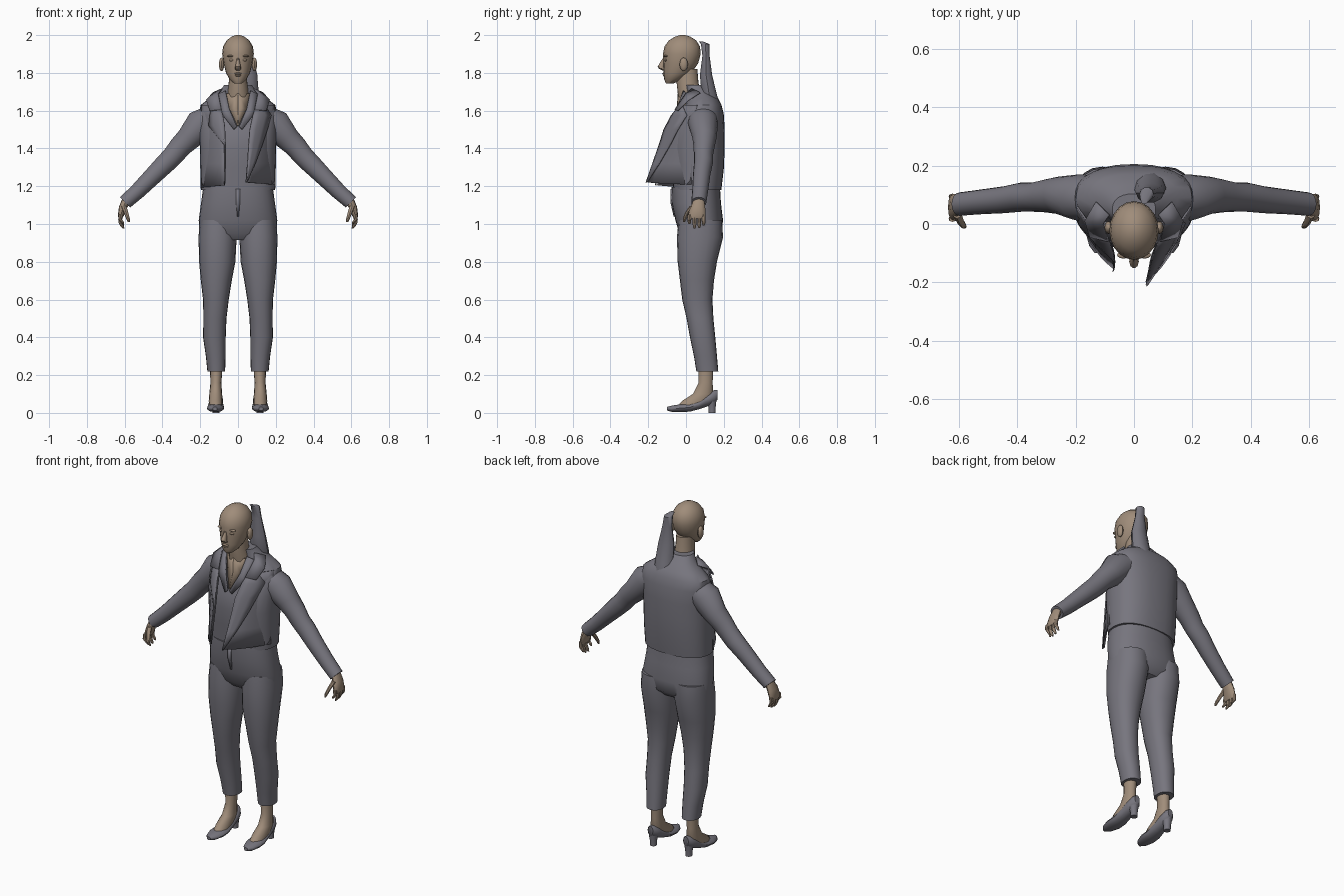
import bpy, bmesh, math
from mathutils import Vector


def material(name, rgb):
    m = bpy.data.materials.new(name)
    m.diffuse_color = (*rgb, 1)
    return m


CLOTH = material("slate_grey", (0.185, 0.18, 0.21))
SKIN = material("warm_skin", (0.35, 0.265, 0.195))


def finish(bm, name, mat):
    bmesh.ops.recalc_face_normals(bm, faces=bm.faces)
    me = bpy.data.meshes.new(name)
    bm.to_mesh(me)
    bm.free()
    me.materials.append(mat)
    ob = bpy.data.objects.new(name, me)
    bpy.context.collection.objects.link(ob)
    return ob


def loft(name, mat, rings, n=20, s=1, power=2.0, axis="z"):
    """Skin rings of (x, y, z, radius_u, radius_v, tilt in degrees); s=-1 mirrors in x."""
    bm = bmesh.new()
    loops = []
    for r in rings:
        x, y, z, ru, rv = r[:5]
        a = math.radians(r[5]) if len(r) > 5 else 0
        u = Vector((math.cos(a), 0, math.sin(a)))
        v = Vector((0, 0, 1)) if axis == "y" else Vector((0, 1, 0))
        loop = []
        for i in range(n):
            t = 2 * math.pi * i / n
            c, d = math.cos(t), math.sin(t)
            p = Vector((x, y, z))
            p += u * ru * math.copysign(abs(c) ** (2 / power), c)
            p += v * rv * math.copysign(abs(d) ** (2 / power), d)
            p.x *= s
            loop.append(bm.verts.new(p))
        loops.append(loop)
    for a, b in zip(loops, loops[1:]):
        for i in range(n):
            j = (i + 1) % n
            bm.faces.new((a[i], a[j], b[j], b[i]))
    bm.faces.new(loops[0])
    bm.faces.new(loops[-1])
    return finish(bm, name, mat)


def sheet(name, mat, rows, s=1, thick=0.007):
    """Thin cloth sheet from rows of points."""
    bm = bmesh.new()
    grid = [[bm.verts.new((x * s, y, z)) for x, y, z in row] for row in rows]
    for a, b in zip(grid, grid[1:]):
        for i in range(len(a) - 1):
            bm.faces.new((a[i], a[i + 1], b[i + 1], b[i]))
    ob = finish(bm, name, mat)
    mod = ob.modifiers.new("thickness", "SOLIDIFY")
    mod.thickness = thick
    mod.offset = 0
    return ob


def ball(name, mat, loc, size):
    bm = bmesh.new()
    bmesh.ops.create_uvsphere(bm, u_segments=12, v_segments=8, radius=1)
    for v in bm.verts:
        v.co = Vector(loc) + v.co * Vector(size)
    return finish(bm, name, mat)


# Head and face
loft("head", SKIN, [
    (0, -.085, 1.745, .022, .022), (0, -.068, 1.765, .044, .047),
    (0, -.045, 1.80, .064, .074), (0, -.028, 1.85, .076, .092),
    (0, -.022, 1.90, .084, .100), (0, -.02, 1.94, .079, .094),
    (0, -.018, 1.972, .060, .072), (0, -.018, 1.992, .034, .040),
    (0, -.018, 2.0, .012, .014)])
loft("nose", SKIN, [
    (0, -.112, 1.880, .007, .010), (0, -.122, 1.855, .010, .016),
    (0, -.133, 1.833, .015, .018), (0, -.128, 1.822, .017, .016),
    (0, -.115, 1.813, .011, .010)], n=10)
ball("upper_lip", SKIN, (0, -.117, 1.796), (.020, .009, .006))
ball("lower_lip", SKIN, (0, -.113, 1.786), (.016, .009, .006))
for s in (-1, 1):
    ball("eye", SKIN, (s * .034, -.106, 1.868), (.014, .010, .007))
    ball("brow", SKIN, (s * .036, -.106, 1.889), (.022, .012, .006))
    ball("ear", SKIN, (s * .087, -.012, 1.845), (.014, .022, .036))
loft("neck", SKIN, [
    (0, .005, 1.82, .046, .055), (0, .008, 1.75, .049, .058),
    (0, .018, 1.68, .057, .060), (0, .04, 1.60, .075, .065)])

# Ponytail
loft("ponytail", CLOTH, [
    (.035, .078, 1.967, .012, .010), (.043, .102, 1.952, .024, .024),
    (.048, .106, 1.89, .030, .020), (.054, .106, 1.79, .048, .034),
    (.055, .122, 1.69, .055, .042), (.050, .148, 1.60, .052, .042),
    (.040, .165, 1.50, .030, .028)], n=10)

# Torso: shirt front and jacket back
loft("jacket_body", CLOTH, [
    (0, .06, 1.18, .197, .127), (0, .062, 1.30, .200, .139),
    (0, .06, 1.40, .202, .144), (0, .066, 1.50, .205, .139),
    (0, .084, 1.58, .208, .116), (0, .092, 1.63, .198, .096),
    (0, .088, 1.665, .150, .082), (0, .068, 1.70, .098, .066),
    (0, .048, 1.735, .074, .055)], n=28, power=2.4)
for s in (-1, 1):
    # Bare neckline, shirt collar and jacket collar
    sheet("neckline", SKIN, [
        [(0, -.043, 1.69), (.07, 0, 1.69)],
        [(0, -.046, 1.61), (.045, -.034, 1.61)],
        [(0, -.080, 1.52), (.004, -.080, 1.52)]], s, .004)
    sheet("shirt_collar", CLOTH, [
        [(.066, -.012, 1.705), (.108, .012, 1.685)],
        [(.046, -.048, 1.61), (.088, -.055, 1.585)],
        [(.006, -.088, 1.515), (.022, -.088, 1.50)]], s)
    sheet("jacket_collar", CLOTH, [
        [(.085, .03, 1.715), (.105, .0, 1.69), (.088, -.058, 1.605)],
        [(.13, .075, 1.695), (.168, .012, 1.655), (.150, -.044, 1.60)]], s)


# Open jacket fronts: edge rows of (z, x, y), flaring forward at the hem
def front_panel(s, edge, lapel):
    def point(row, t, lift=0):
        z, x, y = row
        side_y = .03 + .03 * max(0, (z - 1.5) / .13)
        px = .194 + (x - .194) * t
        py = side_y + (y - side_y) * t - .025 * math.sin(math.pi * t) - lift
        return (px, py, z - (.012 * (1 - t) if z < 1.25 else 0))
    sheet("jacket_front", CLOTH,
          [[point(r, i / 6) for i in range(7)] for r in edge], s)
    sheet("lapel", CLOTH,
          [[point(r, 1 - (1 - w) * i / 3, .011) for i in range(4)]
           for r, w in zip(edge, lapel)], s)


front_panel(1, [(1.22, .042, -.20), (1.32, .05, -.165), (1.42, .056, -.13),
                (1.50, .062, -.105), (1.575, .078, -.065), (1.63, .095, -.02)],
            (.97, .72, .48, .30, .17, .55))
front_panel(-1, [(1.205, .07, -.15), (1.32, .066, -.135), (1.42, .066, -.115),
                 (1.52, .07, -.092), (1.575, .08, -.062), (1.63, .095, -.02)],
            (.99, .98, .95, .32, .40, .60))

# Trousers
loft("trouser_hips", CLOTH, [
    (0, .052, 1.195, .184, .128), (0, .055, 1.11, .196, .130),
    (0, .070, 1.02, .208, .126), (0, .076, .95, .205, .112),
    (0, .074, .915, .120, .080)], n=28, power=2.3)
# Waistband fastening
sheet("trouser_fly", CLOTH, [
    [(-.012, -.078, 1.185), (.012, -.078, 1.185)],
    [(-.010, -.078, 1.11), (.010, -.078, 1.11)],
    [(-.004, -.062, 1.04), (.004, -.062, 1.04)]])

FINGERS = [(.018, 1.0), (.045, .977), (.070, .98), (.093, .992)]
for s in (-1, 1):
    loft("trouser_leg", CLOTH, [
        (.105, .076, 1.02, .098, .115), (.108, .074, .93, .101, .122),
        (.110, .060, .80, .096, .104), (.115, .058, .70, .082, .090),
        (.117, .060, .60, .068, .080), (.122, .074, .50, .061, .071),
        (.125, .088, .40, .060, .067), (.118, .103, .30, .052, .061),
        (.115, .113, .22, .047, .058)], s=s, power=2.2)
    # Feet and low-heeled shoes
    loft("foot", SKIN, [
        (.115, .106, .25, .034, .040), (.117, .104, .16, .029, .038),
        (.118, .090, .10, .034, .055), (.118, .055, .065, .037, .075),
        (.118, .035, .04, .036, .080)], n=14, s=s)
    loft("shoe", CLOTH, [
        (.122, -.10, .022, .012, .010), (.121, -.075, .022, .032, .017),
        (.119, -.03, .025, .046, .021), (.118, .02, .029, .045, .023),
        (.117, .07, .046, .039, .027), (.116, .12, .072, .036, .036),
        (.116, .15, .085, .030, .036), (.116, .166, .095, .016, .026)],
        n=14, s=s, axis="y")
    loft("shoe_heel", CLOTH, [
        (.116, .135, .07, .028, .028), (.116, .138, .03, .020, .020),
        (.116, .138, .0, .019, .019)], n=10, s=s)

    # Sleeves
    loft("sleeve", CLOTH, [
        (.13, .09, 1.565, .075, .075, 45), (.185, .09, 1.535, .087, .080, 36),
        (.258, .098, 1.455, .066, .064, 38), (.305, .096, 1.41, .059, .056, 39),
        (.345, .092, 1.36, .055, .050, 38), (.385, .092, 1.32, .053, .050, 42),
        (.445, .083, 1.26, .048, .046, 45), (.53, .075, 1.175, .042, .042, 46),
        (.597, .068, 1.115, .038, .040, 45)], n=16, s=s)
    # Hands
    loft("palm", SKIN, [
        (.590, .068, 1.13, .024, .028, 38), (.610, .062, 1.085, .021, .040, 15),
        (.620, .057, 1.045, .016, .046, 0), (.622, .056, 1.03, .010, .042, 0)],
        n=12, s=s)
    for y, tip in FINGERS:
        loft("finger", SKIN, [
            (.621, y, 1.05, .011, .011), (.624, y, (1.045 + tip) / 2, .010, .010),
            (.614, y, tip + .012, .009, .009), (.607, y, tip, .005, .005)],
            n=8, s=s)
    loft("thumb", SKIN, [
        (.605, .035, 1.095, .015, .016), (.593, .008, 1.06, .012, .013),
        (.583, -.006, 1.03, .010, .010), (.578, -.010, 1.01, .005, .005)],
        n=8, s=s)

# Smooth shading with crisp folds
bpy.ops.object.select_all(action="SELECT")
bpy.context.view_layer.objects.active = bpy.context.selected_objects[0]
bpy.ops.object.shade_smooth_by_angle(angle=math.radians(40))
